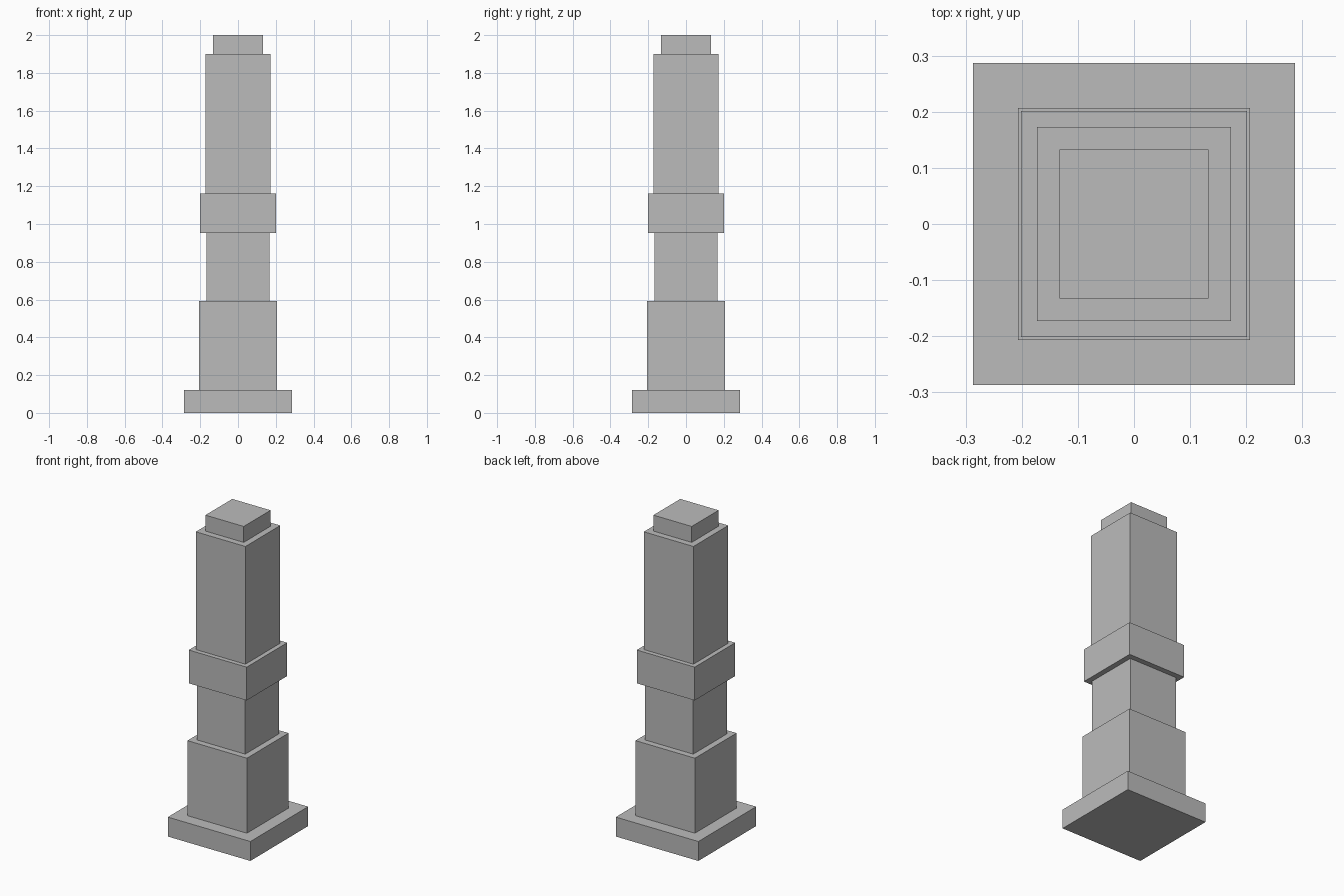
import bpy
import bmesh

# Remove the default cube
cube = bpy.data.objects.get("Cube")
if cube:
    bpy.data.objects.remove(cube, do_unlink=True)

# Single stone colour
stone = bpy.data.materials.new("grey_stone")
stone.use_nodes = True
colour = (0.5, 0.5, 0.5, 1.0)
stone.diffuse_color = colour
stone.node_tree.nodes["Principled BSDF"].inputs["Base Color"].default_value = colour


def square_block(name, width, bottom, top):
    """Square block centred on the z axis between two heights."""
    mesh = bpy.data.meshes.new(name)
    bm = bmesh.new()
    bmesh.ops.create_cube(bm, size=1.0)
    bmesh.ops.scale(bm, vec=(width, width, top - bottom), verts=bm.verts)
    bmesh.ops.translate(bm, vec=(0, 0, (bottom + top) / 2), verts=bm.verts)
    bm.to_mesh(mesh)
    bm.free()
    mesh.materials.append(stone)
    obj = bpy.data.objects.new(name, mesh)
    bpy.context.collection.objects.link(obj)


# Stacked tiers from the ground up: name, width, top height
tiers = [
    ("base_plinth", 0.573, 0.122),
    ("lower_block", 0.413, 0.593),
    ("neck", 0.335, 0.952),
    ("collar", 0.402, 1.161),
    ("upper_shaft", 0.345, 1.9),
    ("cap", 0.266, 2.0),
]
height = 0.0
for name, width, top in tiers:
    square_block(name, width, height, top)
    height = top
